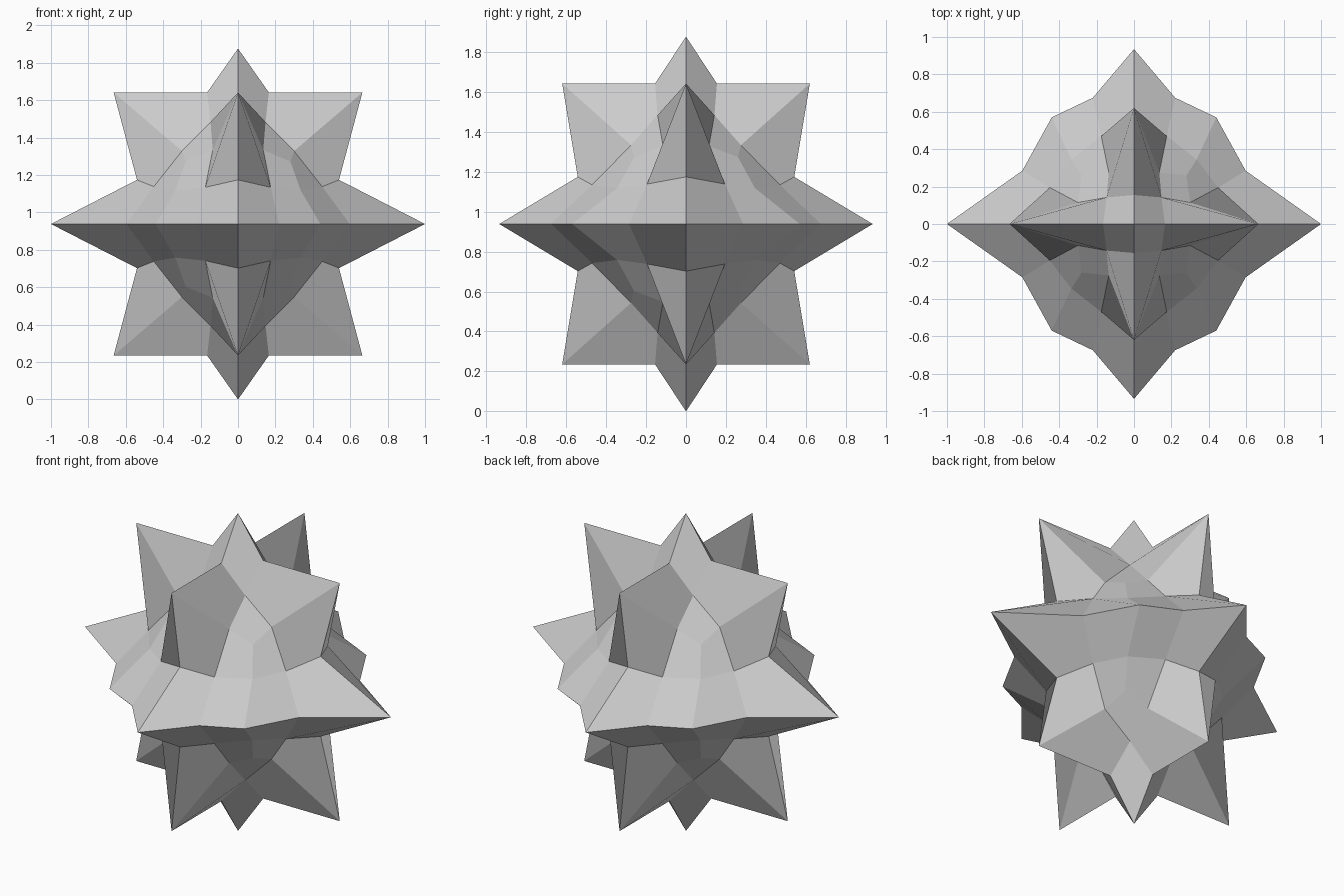
import bpy, bmesh

if "Cube" in bpy.data.objects:
    bpy.data.objects.remove(bpy.data.objects["Cube"])

# Key points of one eighth of the star (x, y, z all positive, measured from its centre)
P = {
    # long axis tips
    "X": (1.00, 0, 0), "Y": (0, 0.935, 0), "Z": (0, 0, 0.938),
    # diagonal tips
    "XY": (0.44, 0.57, 0), "XZ": (0.665, 0, 0.703), "YZ": (0, 0.62, 0.703),
    # valleys between axis tips and diagonal tips
    "X-XY": (0.597, 0.285, 0), "Y-XY": (0.22, 0.675, 0),
    "X-XZ": (0.54, 0, 0.236), "Z-XZ": (0.165, 0, 0.703),
    "Y-YZ": (0, 0.542, 0.236), "Z-YZ": (0, 0.155, 0.703),
    # inner valleys around the eighth's middle
    "mX": (0.45, 0.195, 0.20), "mY": (0.175, 0.47, 0.196), "mZ": (0.147, 0.142, 0.545),
    "XY-G": (0.335, 0.345, 0.18), "XZ-G": (0.30, 0.115, 0.39), "YZ-G": (0.135, 0.275, 0.395),
    "G": (0.28, 0.26, 0.335),
}

bm = bmesh.new()
V = {k: bm.verts.new(co) for k, co in P.items()}


def sector(axis, d1, d2):
    """Four quads around the inner point that belongs to one axis tip."""
    m, e1, e2 = "m" + axis, axis + "-" + d1, axis + "-" + d2
    for names in ((axis, e1, m, e2), (d1, d1 + "-G", m, e1),
                  ("G", d2 + "-G", m, d1 + "-G"), (d2, e2, m, d2 + "-G")):
        f = bm.faces.new([V[n] for n in names])
        f.normal_update()
        if f.normal.dot(f.calc_center_median()) < 0:
            f.normal_flip()


sector("X", "XY", "XZ")
sector("Y", "XY", "YZ")
sector("Z", "XZ", "YZ")

# Spiked star body, mirrored to all eight corners
mesh = bpy.data.meshes.new("spiked_star")
bm.to_mesh(mesh)
bm.free()
star = bpy.data.objects.new("spiked_star", mesh)
bpy.context.collection.objects.link(star)
star.location.z = 0.938
mod = star.modifiers.new("mirror", "MIRROR")
mod.use_axis = (True, True, True)
mod.merge_threshold = 0.001
